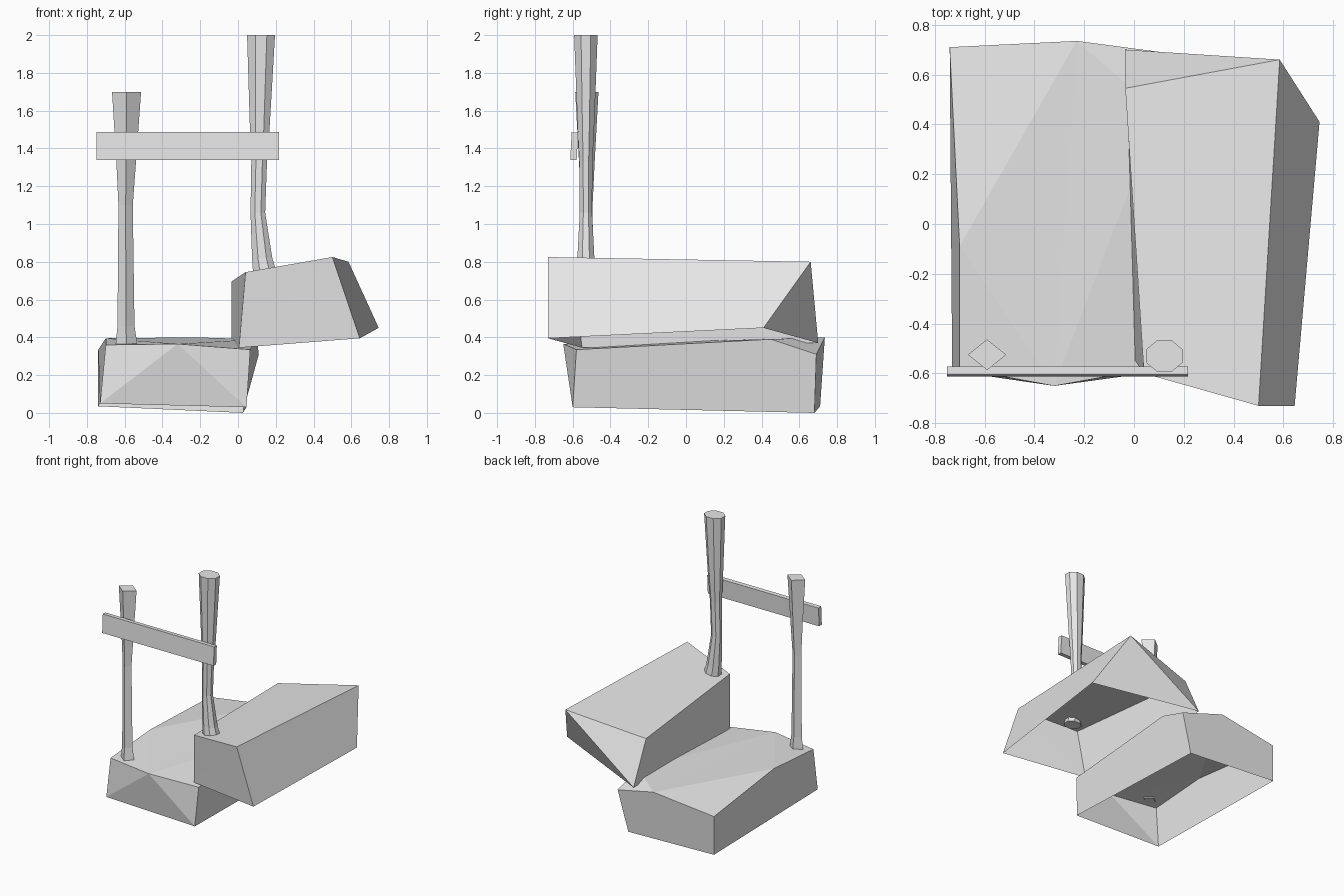
import bpy, bmesh, math

cube = bpy.data.objects.get("Cube")
if cube:
    bpy.data.objects.remove(cube, do_unlink=True)

GREY = (0.8, 0.8, 0.8, 1.0)
stone_grey = bpy.data.materials.new("light_grey")
stone_grey.use_nodes = True
stone_grey.diffuse_color = GREY
bsdf = next(n for n in stone_grey.node_tree.nodes if n.type == 'BSDF_PRINCIPLED')
bsdf.inputs["Base Color"].default_value = GREY
bsdf.inputs["Roughness"].default_value = 0.9


def finish(name, bm):
    """Turn a bmesh into a named, flat-shaded object."""
    bmesh.ops.recalc_face_normals(bm, faces=bm.faces[:])
    mesh = bpy.data.meshes.new(name)
    bm.to_mesh(mesh)
    bm.free()
    mesh.materials.append(stone_grey)
    obj = bpy.data.objects.new(name, mesh)
    bpy.context.scene.collection.objects.link(obj)
    return obj


def shell(name, corners, faces):
    """Build a faceted block from named corners and faces written as corner names."""
    bm = bmesh.new()
    verts = {key: bm.verts.new(co) for key, co in corners.items()}
    for face in faces:
        bm.faces.new([verts[key] for key in face.split()])
    return finish(name, bm)


def post(name, sides, y, depth, turn, rings):
    """Loft a post through rings of (height, centre x, radius)."""
    bm = bmesh.new()
    loops = []
    for z, x, r in rings:
        angles = [turn + math.tau * i / sides for i in range(sides)]
        loops.append([bm.verts.new((x + r * math.cos(a), y + depth * r * math.sin(a), z))
                      for a in angles])
    for low, high in zip(loops, loops[1:]):
        for i in range(sides):
            j = (i + 1) % sides
            bm.faces.new((low[i], low[j], high[j], high[i]))
    bm.faces.new(loops[0])
    bm.faces.new(loops[-1])
    return finish(name, bm)


# Lower stone: open underneath, uneven top with a bulging front
shell("lower_stone", {
    "front_left": (-0.70, -0.58, 0.36), "front_mid": (-0.32, -0.65, 0.365),
    "front_right": (0.065, -0.58, 0.335), "right_mid": (0.10, 0.45, 0.39),
    "back_right": (0.11, 0.69, 0.31), "back_mid": (-0.23, 0.735, 0.40),
    "back_left": (-0.74, 0.71, 0.335), "left_mid": (-0.70, -0.09, 0.395),
    "base_fl": (-0.73, -0.59, 0.05), "base_fr": (0.045, -0.60, 0.03),
    "base_br": (0.025, 0.68, 0.0), "base_bl": (-0.74, 0.71, 0.035),
}, [
    "back_left left_mid back_mid", "back_mid right_mid back_right",
    "left_mid front_left front_mid", "left_mid front_mid back_mid",
    "front_mid right_mid back_mid", "front_mid front_right right_mid",
    "base_fl front_mid front_left", "base_fl base_fr front_mid",
    "base_fr front_right front_mid",
    "base_bl base_fl front_left left_mid back_left",
    "base_fr base_br back_right right_mid front_right",
    "base_br base_bl back_left back_mid back_right",
])

# Upper stone: tilted block, open underneath, with a split back
shell("upper_stone", {
    "top_fl": (0.04, -0.60, 0.745), "top_fr": (0.50, -0.73, 0.825),
    "top_br": (0.585, 0.66, 0.80), "top_bl": (-0.035, 0.545, 0.695),
    "base_fl": (0.005, -0.55, 0.345), "base_fr": (0.645, -0.73, 0.395),
    "base_br": (0.745, 0.41, 0.45), "base_bl": (-0.035, 0.70, 0.37),
}, [
    "top_fl top_fr top_br top_bl",
    "base_fl base_fr top_fr", "base_fl top_fr top_fl",
    "base_fr base_br top_br top_fr",
    "base_br base_bl top_br", "base_bl top_bl top_br",
    "base_bl base_fl top_fl top_bl",
])

# Short square post turned on its corner
post("short_post", 4, -0.525, 0.8, 0, [
    (0.36, -0.59, 0.058), (0.46, -0.593, 0.045), (1.10, -0.595, 0.038),
    (1.33, -0.592, 0.052), (1.70, -0.59, 0.077)])

# Tall eight-sided post with a bent foot
post("tall_post", 8, -0.53, 0.84, math.pi / 8, [
    (0.73, 0.145, 0.07), (0.82, 0.128, 0.058), (1.06, 0.105, 0.042),
    (1.33, 0.112, 0.045), (1.50, 0.115, 0.056), (2.0, 0.122, 0.08)])

# Cross plank in front of the posts
bpy.ops.mesh.primitive_cube_add(size=1, location=(-0.267, -0.592, 1.412))
plank = bpy.context.object
plank.name = "cross_plank"
plank.scale = (0.966, 0.034, 0.146)
plank.rotation_euler = (math.radians(-3), 0, 0)
plank.data.materials.append(stone_grey)
